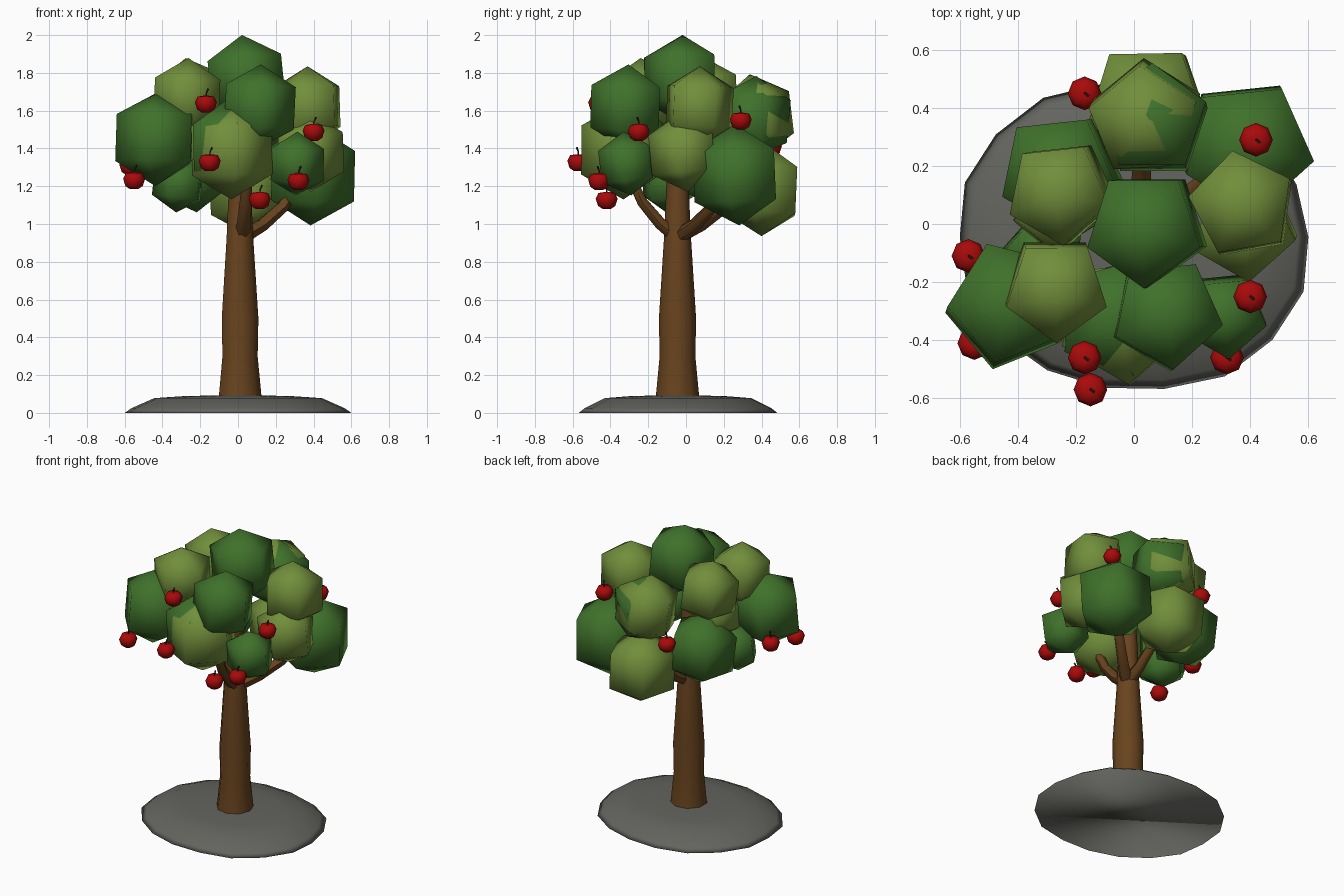
import bpy, bmesh, math, random
from mathutils import Vector, Matrix, Euler

random.seed(4)
cube = bpy.data.objects.get("Cube")
if cube:
    bpy.data.objects.remove(cube, do_unlink=True)


def material(name, rgb):
    m = bpy.data.materials.new(name)
    m.use_nodes = True
    m.diffuse_color = (*rgb, 1)
    m.node_tree.nodes["Principled BSDF"].inputs["Base Color"].default_value = (*rgb, 1)
    return m


DARK = material("dark green", (0.05, 0.165, 0.024))
LIGHT = material("light green", (0.165, 0.272, 0.044))
BARK = material("bark brown", (0.14, 0.057, 0.013))
STONE = material("ground grey", (0.125, 0.125, 0.112))
RED = material("apple red", (0.4, 0.003, 0.003))
STEM = material("stem brown", (0.04, 0.022, 0.01))


def finish(name, bm, mat, angle=math.pi):
    bmesh.ops.recalc_face_normals(bm, faces=bm.faces)
    mesh = bpy.data.meshes.new(name)
    bm.to_mesh(mesh)
    bm.free()
    mesh.materials.append(mat)
    ob = bpy.data.objects.new(name, mesh)
    bpy.context.collection.objects.link(ob)
    bpy.ops.object.select_all(action='DESELECT')
    ob.select_set(True)
    bpy.context.view_layer.objects.active = ob
    bpy.ops.object.shade_smooth_by_angle(angle=angle)
    return ob


def loft(bm, rings):
    """Join equal rings of points into a capped skin."""
    loops = [[bm.verts.new(p) for p in ring] for ring in rings]
    n = len(loops[0])
    for a, b in zip(loops, loops[1:]):
        for i in range(n):
            j = (i + 1) % n
            bm.faces.new((a[i], a[j], b[j], b[i]))
    bm.faces.new(loops[0])
    bm.faces.new(loops[-1])


def tube(name, points, radii, sides, mat):
    pts = [Vector(p) for p in points]
    rings = []
    for i, p in enumerate(pts):
        d = pts[min(i + 1, len(pts) - 1)] - pts[max(i - 1, 0)]
        turn = Vector((0, 0, 1)).rotation_difference(d.normalized())
        rings.append([p + turn @ Vector((radii[i] * math.cos(t), radii[i] * math.sin(t), 0))
                      for t in (math.tau * k / sides for k in range(sides))])
    bm = bmesh.new()
    loft(bm, rings)
    return finish(name, bm, mat, math.radians(60))


# Ground: a slightly irregular mound with a sloped rim
SIDES = 18
wobble = [random.uniform(0.97, 1.03) for _ in range(SIDES)]
rings = []
for radius, z in ((1, 0), (0.94, 0.025), (0.74, 0.078), (0.5, 0.088), (0.2, 0.093)):
    rings.append([(0.61 * radius * w * math.cos(t), -0.045 + 0.54 * radius * w * math.sin(t), z)
                  for w, t in zip(wobble, (math.tau * k / SIDES for k in range(SIDES)))])
bm = bmesh.new()
loft(bm, rings)
finish("ground", bm, STONE)

# Trunk and branches
tube("trunk", [(0.008, -0.045, z) for z in (0.07, 0.3, 0.5, 0.92, 1.2, 1.55)],
     (0.118, 0.096, 0.1, 0.073, 0.06, 0.04), 9, BARK)
for tip in [(0.33, 0.22, 1.25), (0.05, -0.31, 1.3), (0.03, 0.32, 1.25)]:
    root = Vector((0.02, -0.045, 0.93))
    tip = Vector(tip)
    flat = Vector((tip.x - root.x, tip.y - root.y, 0))
    path = [root + flat * f + Vector((0, 0, (tip.z - root.z) * h))
            for f, h in ((0, 0), (0.35, 0.2), (0.7, 0.5), (0.9, 0.8), (1, 1))]
    tube("branch", path, (0.042, 0.036, 0.032, 0.028, 0.022), 6, BARK)

# Leaf clumps, five-sided with a point up: colour, centre, radius, turn in degrees
clumps = [
    (DARK, (0.045, -0.015, 1.765), 0.237, 54), (DARK, (0.11, -0.31, 1.62), 0.225, 60),
    (LIGHT, (-0.27, -0.22, 1.67), 0.21, 54), (LIGHT, (-0.25, 0.11, 1.67), 0.21, 60),
    (DARK, (0.39, 0.27, 1.26), 0.268, 60), (LIGHT, (0.05, 0.41, 1.18), 0.245, 55),
    (DARK, (0.065, 0.35, 1.56), 0.225, 18), (LIGHT, (0.04, 0.365, 1.57), 0.225, 22),
    (LIGHT, (0.375, 0.065, 1.62), 0.215, 28), (LIGHT, (0.38, -0.01, 1.38), 0.21, 60),
    (DARK, (0.31, -0.31, 1.32), 0.17, 60), (LIGHT, (-0.04, -0.33, 1.39), 0.26, 60),
    (DARK, (-0.06, -0.32, 1.41), 0.245, 70), (DARK, (-0.43, -0.28, 1.45), 0.25, 40),
    (DARK, (-0.25, 0.18, 1.3), 0.24, 60), (DARK, (-0.31, -0.1, 1.22), 0.16, 30),
    (LIGHT, (-0.27, 0.05, 1.5), 0.17, 50),
]
for mat, centre, size, turn in clumps:
    bm = bmesh.new()
    bmesh.ops.create_uvsphere(bm, u_segments=5, v_segments=3, radius=size)
    start = max(bm.verts, key=lambda v: round(v.co.xy.length, 4)).co
    turn = math.radians(turn) - math.atan2(start.y, start.x)
    tilt = Euler((random.uniform(-0.12, 0.12), random.uniform(-0.12, 0.12), turn))
    bm.transform(Matrix.Translation(centre) @ tilt.to_matrix().to_4x4())
    finish("leaf_clump", bm, mat)

# Apples with curved stems
apples = [(-0.17, -0.46, 1.64), (-0.15, -0.57, 1.33), (0.40, -0.25, 1.49),
          (0.32, -0.46, 1.23), (0.115, -0.42, 1.13), (-0.55, -0.41, 1.235),
          (-0.57, -0.11, 1.31), (0.42, 0.29, 1.55), (-0.17, 0.45, 1.41)]
for x, y, z in apples:
    bm = bmesh.new()
    loft(bm, [[(x + r * math.cos(t), y + r * math.sin(t), z + h)
               for t in (math.tau * k / 8 for k in range(8))]
              for r, h in ((0.022, -0.05), (0.046, -0.034), (0.058, 0.004),
                           (0.044, 0.034), (0.015, 0.039))])
    finish("apple", bm, RED)
    tube("apple_stem", [(x, y, z + 0.03), (x + 0.002, y, z + 0.052), (x + 0.012, y - 0.008, z + 0.075)],
         (0.004, 0.004, 0.006), 5, STEM)
